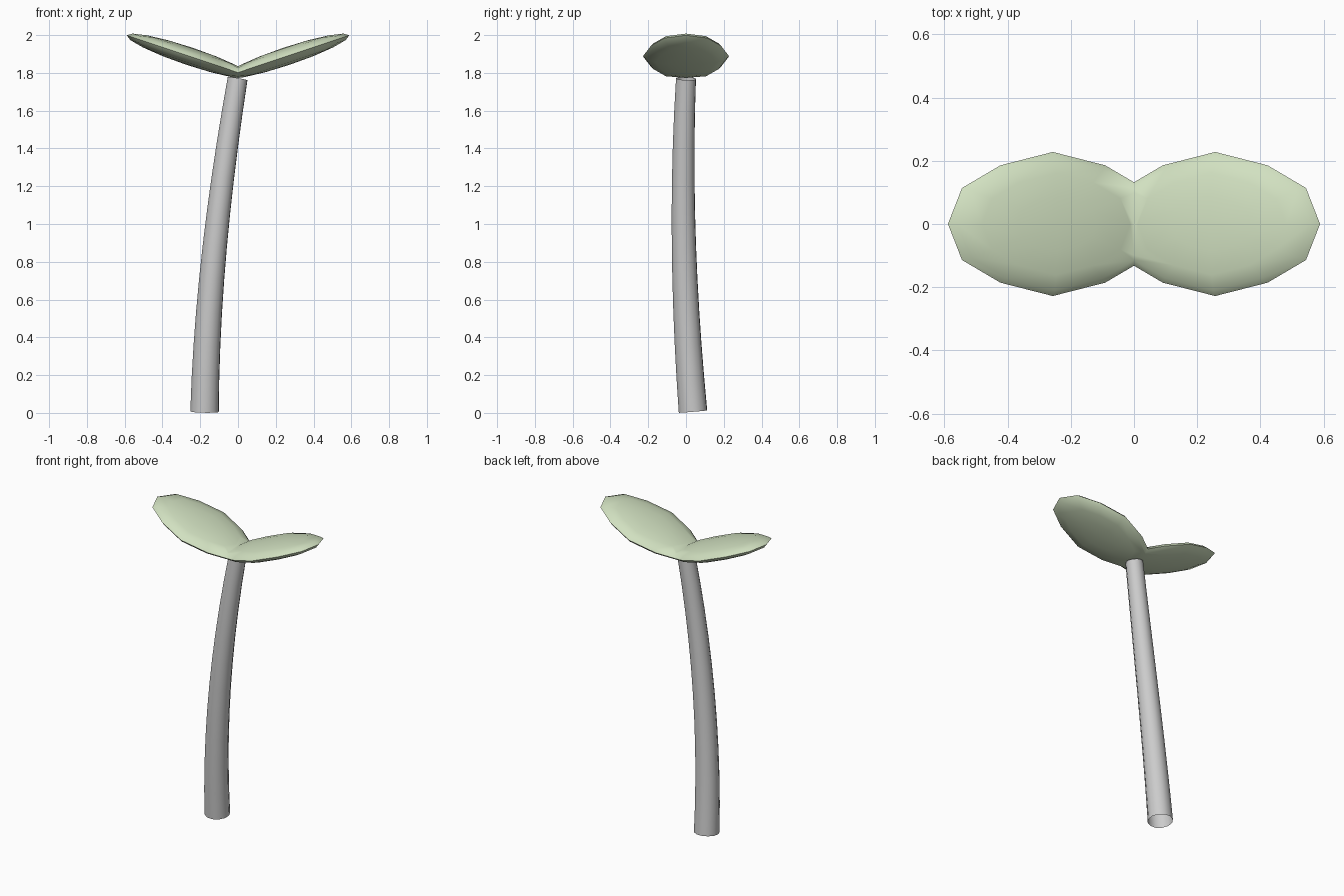
import bpy, bmesh, math
from mathutils import Matrix

if "Cube" in bpy.data.objects:
    bpy.data.objects.remove(bpy.data.objects["Cube"])

leaf_mat = bpy.data.materials.new("leaf_green")
leaf_mat.diffuse_color = (0.64, 0.75, 0.53, 1)
leaf_mat.use_nodes = True
leaf_mat.node_tree.nodes["Principled BSDF"].inputs["Base Color"].default_value = leaf_mat.diffuse_color

# Stem: tapered open tube along a gently curved path
curve = bpy.data.curves.new("stem", 'CURVE')
curve.dimensions = '3D'
curve.resolution_u = 10
curve.bevel_depth = 1.0
curve.bevel_resolution = 4
curve.use_fill_caps = False
spline = curve.splines.new('BEZIER')
spline.bezier_points.add(1)
path = [  # left handle, point, right handle, radius
    ((-0.187, 0.086, -0.59), (-0.177, 0.037, 0.007), (-0.167, -0.012, 0.59), 0.077),
    ((-0.10, -0.03, 1.18), (-0.002, 0.0, 1.77), (0.1, 0.03, 2.36), 0.054),
]
for p, (left, co, right, radius) in zip(spline.bezier_points, path):
    p.handle_left_type = p.handle_right_type = 'FREE'
    p.co, p.handle_left, p.handle_right = co, left, right
    p.radius = radius
stem = bpy.data.objects.new("stem", curve)
bpy.context.collection.objects.link(stem)
bpy.context.view_layer.objects.active = stem
stem.select_set(True)
bpy.ops.object.convert(target='MESH')
bpy.ops.object.shade_smooth_by_angle(angle=math.radians(40))
stem.select_set(False)

# Leaves: flattened low-poly ellipsoid, tilted up, cut at the centre and mirrored
bm = bmesh.new()
bmesh.ops.create_uvsphere(bm, u_segments=12, v_segments=8, radius=1.0)
for v in bm.verts:
    r = math.hypot(v.co.x, v.co.y)
    if r > 0.01:
        v.co.y *= {True: 0.94, False: 1.0}[0.3 < abs(v.co.x) / r < 0.7]
bmesh.ops.transform(
    bm, verts=bm.verts,
    matrix=Matrix.Translation((0.257, 0, 1.888))
    @ Matrix.Rotation(math.radians(-18.5), 4, 'Y')
    @ Matrix.Diagonal((0.35, 0.228, 0.048, 1)))
bmesh.ops.bisect_plane(bm, geom=bm.verts[:] + bm.edges[:] + bm.faces[:],
                       plane_co=(0, 0, 0), plane_no=(1, 0, 0), clear_inner=True)
mesh = bpy.data.meshes.new("leaves")
bm.to_mesh(mesh)
bm.free()
mesh.materials.append(leaf_mat)
leaves = bpy.data.objects.new("leaves", mesh)
bpy.context.collection.objects.link(leaves)
bpy.context.view_layer.objects.active = leaves
leaves.select_set(True)
bpy.ops.object.shade_smooth_by_angle(angle=math.radians(50))
mirror = leaves.modifiers.new("mirror", 'MIRROR')
mirror.use_axis = (True, False, False)
mirror.use_clip = True
